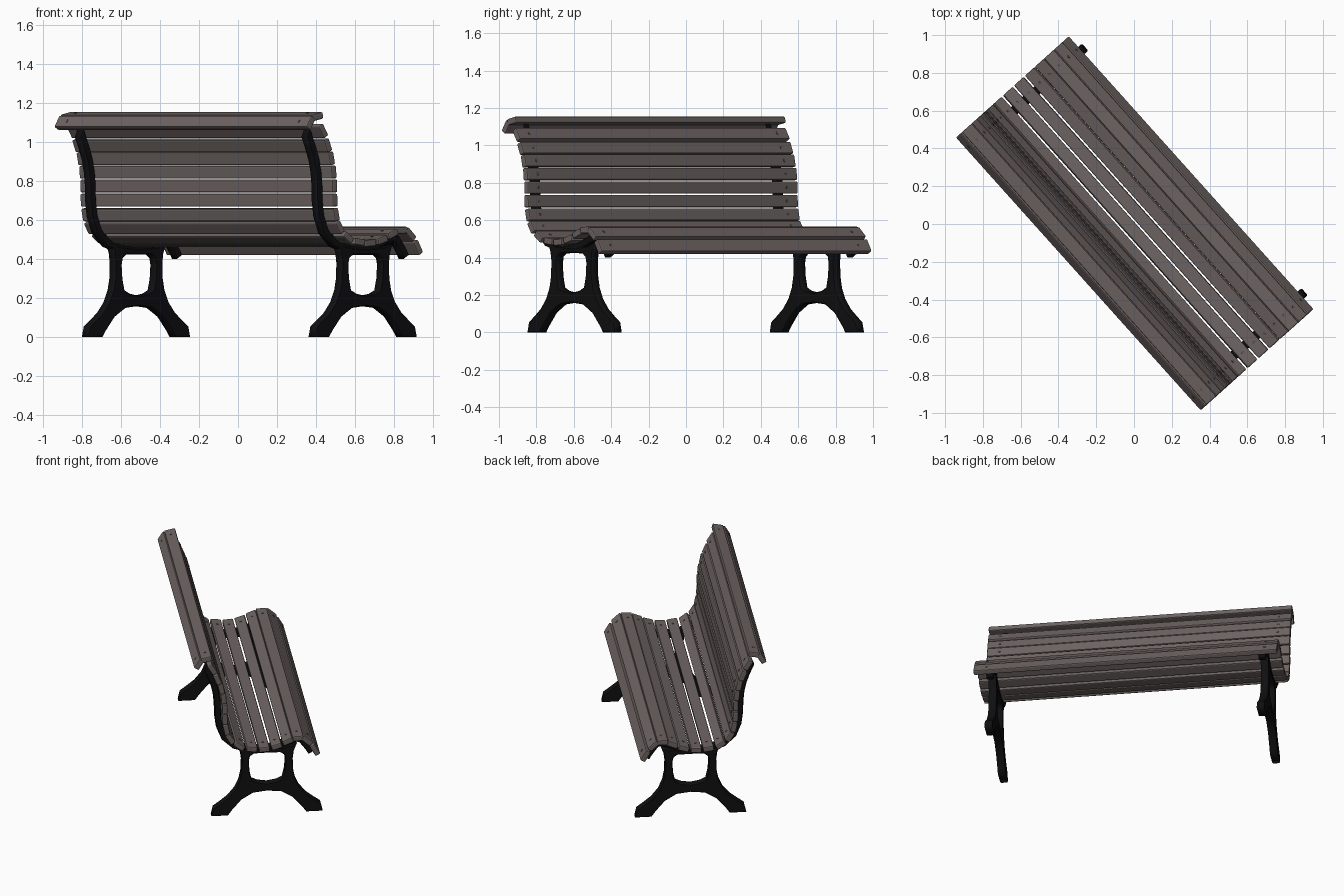
import bpy, bmesh, math
from mathutils import Matrix, Vector

if "Cube" in bpy.data.objects:
    bpy.data.objects.remove(bpy.data.objects["Cube"])

# Local frame: x = bench depth (towards seat front), y = up, z = along the slats
A = math.radians(41.9)
n = Vector((math.cos(A), math.sin(A), 0))
up = Vector((0, 0, 1))
u = n.cross(up)
FRAME = Matrix((n, up, u)).transposed().to_4x4()

LENGTH, THICK, BAR, LEG_S = 1.94, 0.035, 0.04, 0.87


def material(name, rgb):
    m = bpy.data.materials.new(name)
    m.diffuse_color = (*rgb, 1)
    m.use_nodes = True
    m.node_tree.nodes["Principled BSDF"].inputs["Base Color"].default_value = m.diffuse_color
    return m


wood = material("weathered wood", (0.155, 0.128, 0.122))
iron = material("black iron", (0.005, 0.005, 0.006))
screw_mat = material("dark screw", (0.11, 0.092, 0.088))

# Slat face centre (depth, height), tilt in degrees, width
BACK = [(-.380, 1.108, 58, .07), (-.320, 1.148, 12, .07), (-.264, 1.066, -58, .072),
        (-.230, .990, -68, .068), (-.205, .920, -78, .067), (-.190, .848, -85, .066),
        (-.183, .775, -90, .066), (-.182, .703, -88, .066), (-.172, .632, -78, .066),
        (-.148, .572, -58, .066)]
SEAT = [(-.095, .525, -36, .066), (-.025, .505, -8, .068), (.050, .500, 4, .068),
        (.125, .515, 17, .068), (.195, .545, 22, .068), (.265, .565, 2, .07),
        (.335, .540, -42, .076), (.390, .468, -60, .076)]


def offset(slat, d):
    """Point at depth d behind the slat's visible face."""
    t, z, a, _ = slat
    a = math.radians(a)
    return Vector((t + math.sin(a) * d, z - math.cos(a) * d, 0))


def finish(name, bm, mat):
    me = bpy.data.meshes.new(name)
    bmesh.ops.recalc_face_normals(bm, faces=bm.faces)
    bm.to_mesh(me)
    bm.free()
    me.materials.append(mat)
    ob = bpy.data.objects.new(name, me)
    ob.matrix_world = FRAME
    bpy.context.collection.objects.link(ob)
    return ob


def slats(name, rows):
    bm = bmesh.new()
    for row in rows:
        m = (Matrix.Translation(offset(row, THICK / 2))
             @ Matrix.Rotation(math.radians(row[2]), 4, 'Z')
             @ Matrix.Diagonal((row[3], THICK, LENGTH, 1)))
        bmesh.ops.create_cube(bm, size=1, matrix=m)
    bmesh.ops.bevel(bm, geom=bm.edges[:], offset=.007, segments=2,
                    profile=.5, affect='EDGES')
    finish(name, bm, wood)


def screws(name, rows):
    bm = bmesh.new()
    for row in rows:
        for s in (-LEG_S - .02, LEG_S + .02):
            m = (Matrix.Translation(offset(row, 0) + Vector((0, 0, s)))
                 @ Matrix.Rotation(math.radians(row[2]), 4, 'Z')
                 @ Matrix.Rotation(math.pi / 2, 4, 'X'))
            bmesh.ops.create_cone(bm, cap_ends=True, segments=10, radius1=.008,
                                  radius2=.008, depth=.005, matrix=m)
    finish(name, bm, screw_mat)


def plate(name, loops, s, half):
    """Flat iron casting from closed outlines; inner loops become holes."""
    cu = bpy.data.curves.new(name, 'CURVE')
    cu.dimensions = '2D'
    cu.fill_mode = 'BOTH'
    cu.extrude = half - .005
    cu.bevel_depth = .005
    cu.bevel_resolution = 0
    cu.offset = -.005
    for pts in loops:
        sp = cu.splines.new('POLY')
        sp.points.add(len(pts) - 1)
        for p, (x, y) in zip(sp.points, pts):
            p.co = (x, y, 0, 1)
        sp.use_cyclic_u = True
    cu.materials.append(iron)
    ob = bpy.data.objects.new(name, cu)
    ob.matrix_world = FRAME @ Matrix.Translation((0, 0, s))
    bpy.context.collection.objects.link(ob)


def mirrored(half, c=.078):
    """Half outline from centre to centre, completed on the other side."""
    return [(c + x, y) for x, y in half] + [(c - x, y) for x, y in half[-2:0:-1]]


slats("back_slats", BACK)
slats("seat_slats", SEAT)
screws("slat_screws", BACK + SEAT)

# Leg casting: arched feet, waisted uprights, rounded opening
LEG = mirrored([(0, .16), (.09, .15), (.165, .105), (.225, .035), (.25, .0), (.355, 0),
                (.342, .055), (.305, .082), (.25, .125), (.205, .18), (.178, .24),
                (.166, .30), (.163, .38), (.17, .43), (.19, .482), (.12, .46), (0, .45)])
HOLE = mirrored([(0, .212), (.06, .222), (.098, .24), (.112, .30), (.117, .37),
                 (.11, .405), (.085, .423), (0, .425)])

# Support bar running beneath all the slats
rows = BACK[1:] + SEAT
outer = [offset(r, THICK - .002) for r in rows]
inner = [offset(r, THICK + BAR) for r in rows]
tip = Vector((math.cos(math.radians(-60)), math.sin(math.radians(-60)), 0)) * .035
outer.append(outer[-1] + tip)
inner.append(inner[-1] + tip)
SUPPORT = [p.xy[:] for p in outer + inner[::-1]]

for side, s in (("left", -LEG_S), ("right", LEG_S)):
    plate(side + "_leg", [LEG, HOLE], s, .025)
    plate(side + "_support_bar", [SUPPORT], s, .023)
